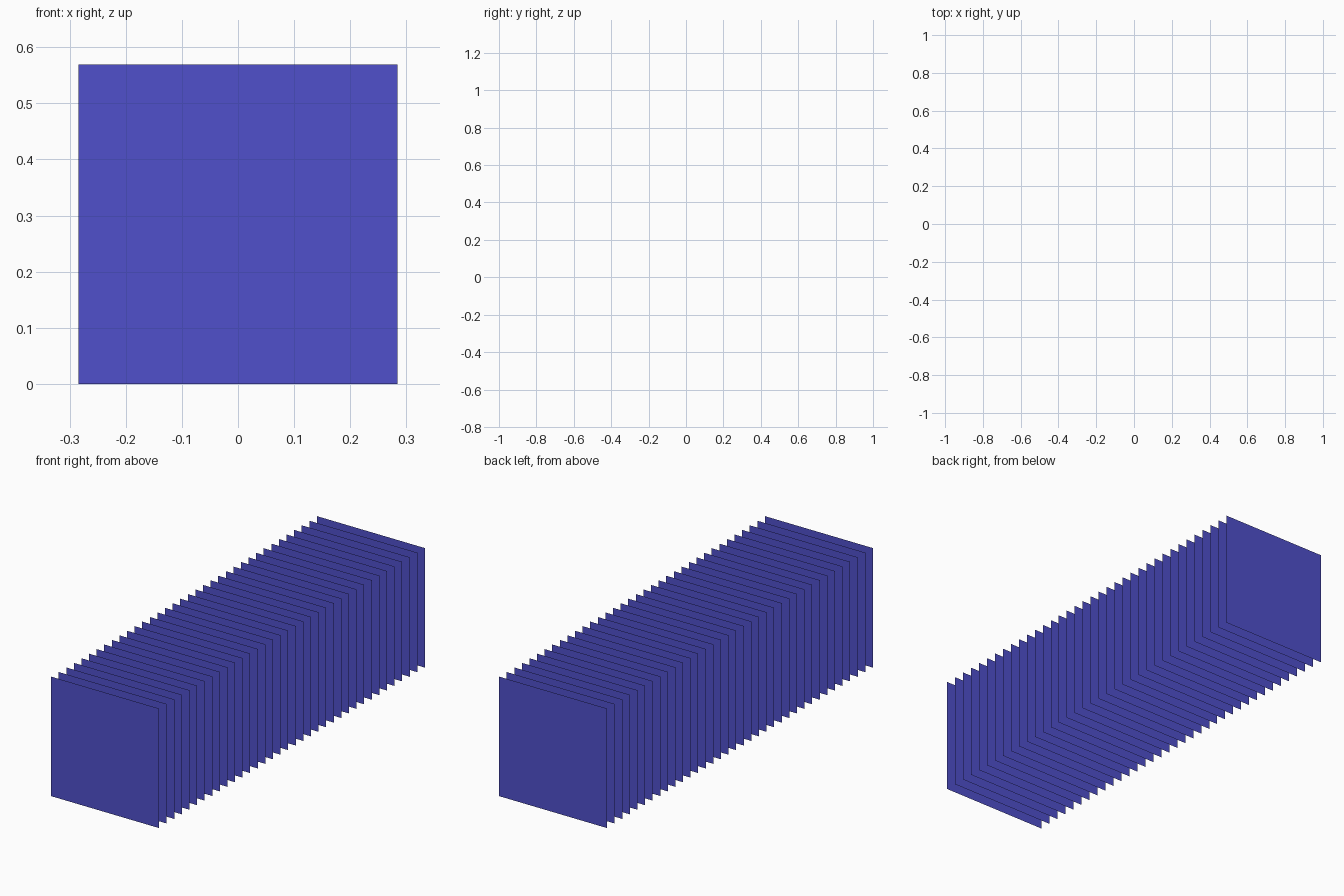
import bpy
from math import radians

if "Cube" in bpy.data.objects:
    bpy.data.objects.remove(bpy.data.objects["Cube"])

COUNT = 36        # sheets in the row
SIZE = 0.569      # side of each square sheet
LENGTH = 2.0      # distance from first to last sheet

blue = bpy.data.materials.new("blue")
blue.diffuse_color = (0.08, 0.08, 0.6, 1)
blue.use_nodes = True
blue.node_tree.nodes["Principled BSDF"].inputs["Base Color"].default_value = blue.diffuse_color

# One upright square sheet, facing -y
bpy.ops.mesh.primitive_plane_add(size=SIZE, rotation=(radians(90), 0, 0))
first = bpy.context.object
bpy.ops.object.transform_apply(location=False, rotation=True, scale=False)
first.data.name = "sheet"
first.data.materials.append(blue)

# Evenly spaced row of sheets sharing the same mesh
for i in range(COUNT):
    sheet = first
    if i:
        sheet = bpy.data.objects.new("sheet", first.data)
        bpy.context.collection.objects.link(sheet)
    sheet.name = f"sheet_{i + 1:02d}"
    sheet.location = (0, -LENGTH / 2 + i * LENGTH / (COUNT - 1), SIZE / 2)
